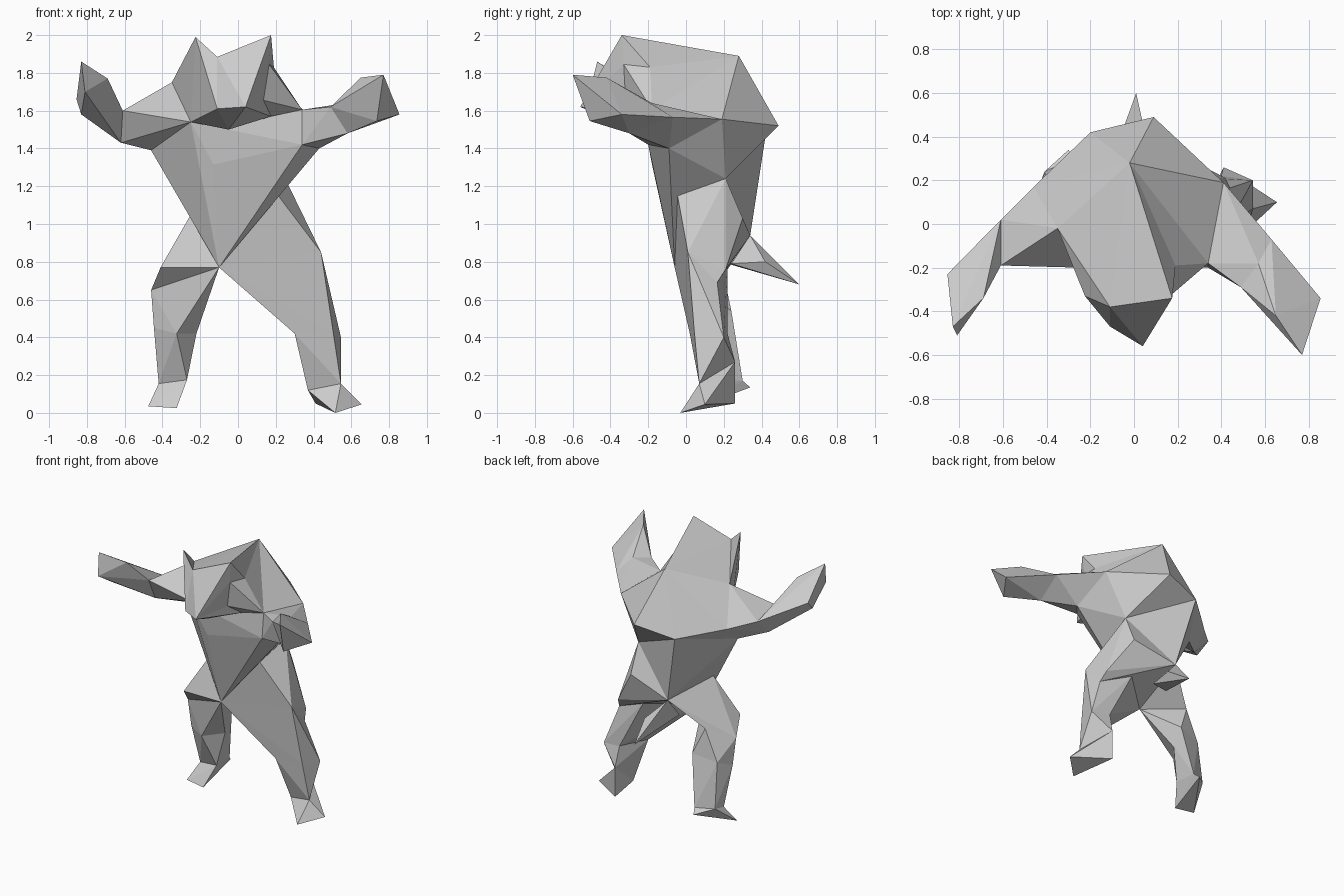
import bpy, bmesh

if "Cube" in bpy.data.objects:
    bpy.data.objects.remove(bpy.data.objects["Cube"])


def faceted(name, *rings):
    """Skin each pair of successive point rings with a flat-faced convex segment."""
    bm = bmesh.new()
    pairs = list(zip(rings, rings[1:])) if len(rings) > 1 else [(rings[0], [])]
    for a, b in pairs:
        pts = list(dict.fromkeys(list(a) + list(b)))
        vs = [bm.verts.new(p) for p in pts]
        bmesh.ops.convex_hull(bm, input=vs)
        loose = [v for v in vs if v.is_valid and not v.link_faces]
        bmesh.ops.delete(bm, geom=loose, context='VERTS')
    bmesh.ops.recalc_face_normals(bm, faces=bm.faces)
    me = bpy.data.meshes.new(name)
    bm.to_mesh(me)
    bm.free()
    ob = bpy.data.objects.new(name, me)
    bpy.context.collection.objects.link(ob)
    return ob


# Landmarks shared between neighbouring parts
crotch, rump = (-.10, -.06, .77), (-.085, .34, .94)
waist_l, waist_r, hip_r = (-.25, .03, 1.05), (.25, .21, 1.24), (.19, -.05, 1.18)
pit_l, pit_r = (-.46, .04, 1.39), (.43, -.09, 1.40)
chest_l, chest_r = (-.25, -.20, 1.54), (.34, -.20, 1.42)
back_l, back_r = (-.20, .42, 1.46), (.09, .49, 1.52)
shoulder_l, shoulder_r = (-.46, .17, 1.51), (.41, .19, 1.555)
top_l, top_r = (-.35, -.02, 1.75), (.34, -.18, 1.605)
peak, sternum = (-.02, .28, 1.89), (-.13, -.18, 1.315)
brow, muzzle, jaw = (-.11, -.38, 1.885), (-.11, -.47, 1.61), (-.05, -.29, 1.50)
ear_l, ear_r, ear_back = (-.225, -.33, 1.99), (.175, -.34, 2.0), (.19, -.19, 1.83)
snout, cheek, eye = (.04, -.56, 1.62), (.135, -.32, 1.655), (.165, -.33, 1.845)
neck = (.175, -.20, 1.57)

# Torso: waist and belly, then hunched shoulders
faceted("belly", [crotch, rump, waist_l, waist_r, hip_r, sternum],
        [pit_l, chest_l, chest_r, pit_r, back_l])
faceted("shoulders", [pit_l, chest_l, chest_r, pit_r, back_l, waist_r, sternum],
        [back_r, shoulder_l, shoulder_r, top_l, top_r, peak])

# Head: crown, ears, snout, cheek and jaw
faceted("crown", [peak, top_l, brow, muzzle, jaw, chest_l])
faceted("left_ear", [top_l, ear_l, brow, muzzle, chest_l])
faceted("right_ear_and_snout", [peak, brow, ear_r, ear_back, eye, muzzle, snout, cheek])
faceted("right_cheek", [ear_back, eye, cheek, neck, top_r, peak])
faceted("jaw", [jaw, muzzle, snout, chest_l, (0, -.25, 1.555), cheek, neck])

# Arms: shoulder, elbow, paw
faceted("left_arm", [top_l, shoulder_l, pit_l, chest_l],
        [(-.61, -.19, 1.60), (-.61, .02, 1.55), (-.62, -.10, 1.43)],
        [(-.69, -.34, 1.77), (-.855, -.23, 1.66), (-.83, -.32, 1.58),
         (-.81, -.51, 1.70), (-.83, -.47, 1.86)])
faceted("right_arm", [top_r, shoulder_r, chest_r, pit_r],
        [(.49, -.29, 1.62), (.57, -.18, 1.64), (.63, -.07, 1.565), (.58, -.30, 1.48)],
        [(.77, -.60, 1.79), (.855, -.34, 1.58), (.735, -.51, 1.545), (.65, -.42, 1.775)])

# Legs: hip, thigh, knee, ankle, foot
faceted("left_leg", [rump, waist_l, (-.41, -.06, .77)],
        [crotch, (-.46, .06, .65), (-.30, .20, .73)],
        [(-.325, .03, .42), (-.22, .24, .54), (-.22, .16, .42), (-.40, .20, .50),
         (-.445, .08, .45)],
        [(-.42, .15, .155), (-.27, .13, .175), (-.28, .30, .17), (-.41, .24, .17)],
        [(-.475, .07, .035), (-.325, .05, .025), (-.30, .34, .135)])
faceted("right_leg", [rump, waist_r, hip_r, (.25, .30, 1.03), (.42, .21, .76)],
        [crotch, (.44, .01, .85), (.44, .165, .69), (.20, .22, .80)],
        [(.30, .02, .42), (.505, .045, .42), (.545, .20, .40), (.40, .22, .42)],
        [(.545, .07, .155), (.37, .10, .12), (.41, .26, .27)],
        [(.515, -.03, 0), (.655, .10, .045), (.41, .26, .05)])

# Tail
faceted("tail", [rump, (-.10, .22, .79), (.03, .24, .79), (-.06, .36, .765),
                 (.05, .42, .80)], [(.01, .60, .68)])
